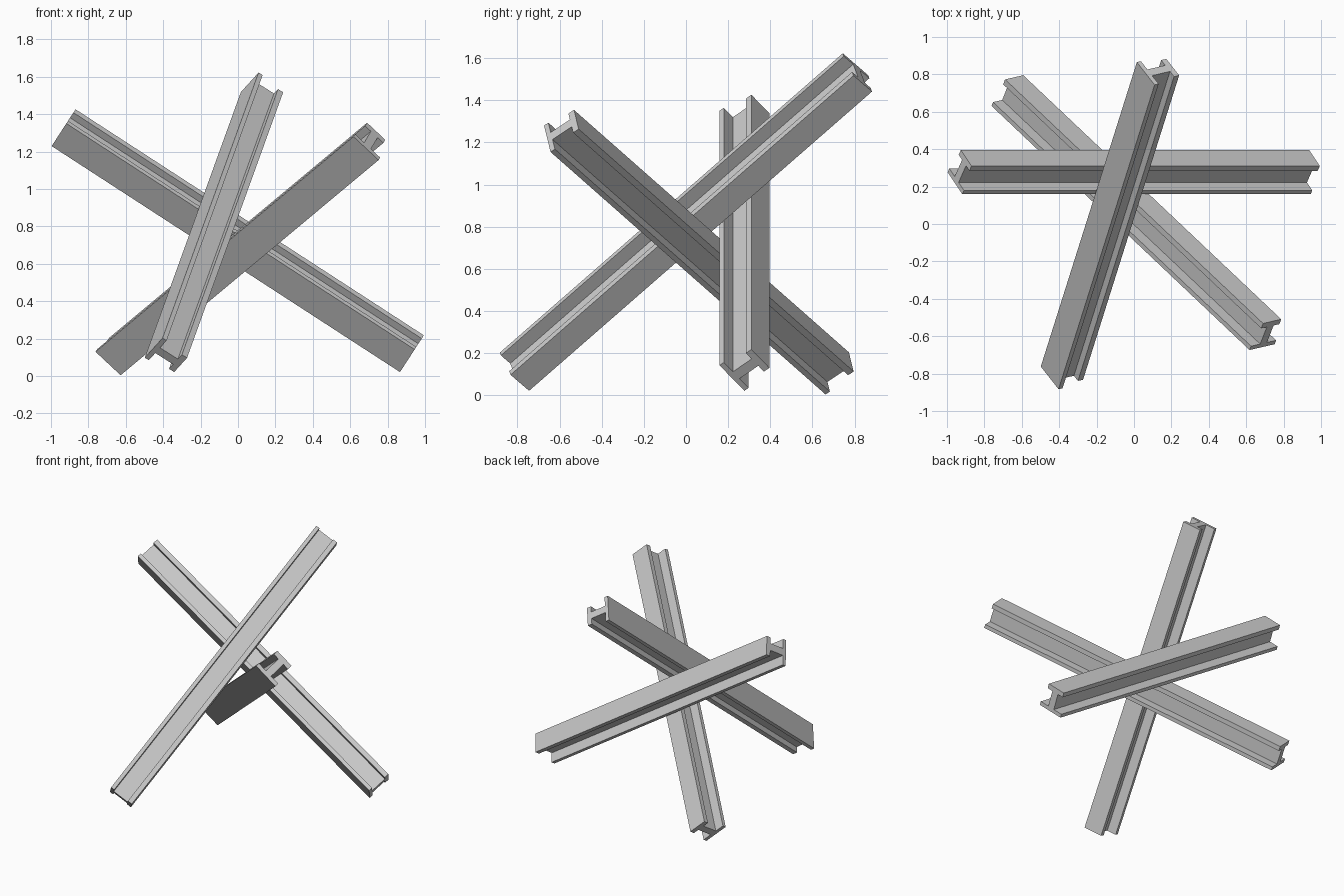
import bpy, bmesh
from mathutils import Vector

if "Cube" in bpy.data.objects:
    bpy.data.objects.remove(bpy.data.objects["Cube"])

LENGTH = 2.22
DEPTH = 0.174        # outer foot face to outer head face
FOOT, HEAD, WEB = 0.186, 0.135, 0.05   # widths across the section
FOOT_T, HEAD_T = 0.026, 0.033          # flange thicknesses

# Half of the I-shaped section: (across, along depth); mirrored for the other half
h = DEPTH / 2
half = [(FOOT / 2, -h), (FOOT / 2, -h + FOOT_T), (WEB / 2, -h + FOOT_T),
        (WEB / 2, h - HEAD_T), (HEAD / 2, h - HEAD_T), (HEAD / 2, h)]
section = half + [(-u, v) for u, v in reversed(half)]


def beam(name, centre, axis, depth_dir):
    """I-beam along axis, with its narrow flange facing depth_dir."""
    c = Vector(centre)
    a = Vector(axis).normalized()
    s = Vector(depth_dir)
    s = (s - a * s.dot(a)).normalized()
    f = s.cross(a)
    bm = bmesh.new()
    start = [bm.verts.new(c - a * LENGTH / 2 + f * u + s * v) for u, v in section]
    face = bm.faces.new(start)
    ext = bmesh.ops.extrude_face_region(bm, geom=[face], use_keep_orig=True)
    moved = [g for g in ext["geom"] if isinstance(g, bmesh.types.BMVert)]
    bmesh.ops.translate(bm, verts=moved, vec=a * LENGTH)
    bmesh.ops.recalc_face_normals(bm, faces=bm.faces)
    mesh = bpy.data.meshes.new(name)
    bm.to_mesh(mesh)
    bm.free()
    ob = bpy.data.objects.new(name, mesh)
    bpy.context.collection.objects.link(ob)
    return ob


# Three crossed beams of the obstacle
beam("rear_beam", (0.004, 0.2855, 0.732), (1.865, 0, -1.21), (0.344, 0.775, 0.530))
beam("steep_beam", (-0.122, 0.008, 0.815), (0.513, 1.625, 1.418), (0.146, 0.036, -0.091))
beam("low_beam", (0.022, 0.063, 0.688), (1.385, -1.31, 1.155), (0.05, 0.148, 0.09))
